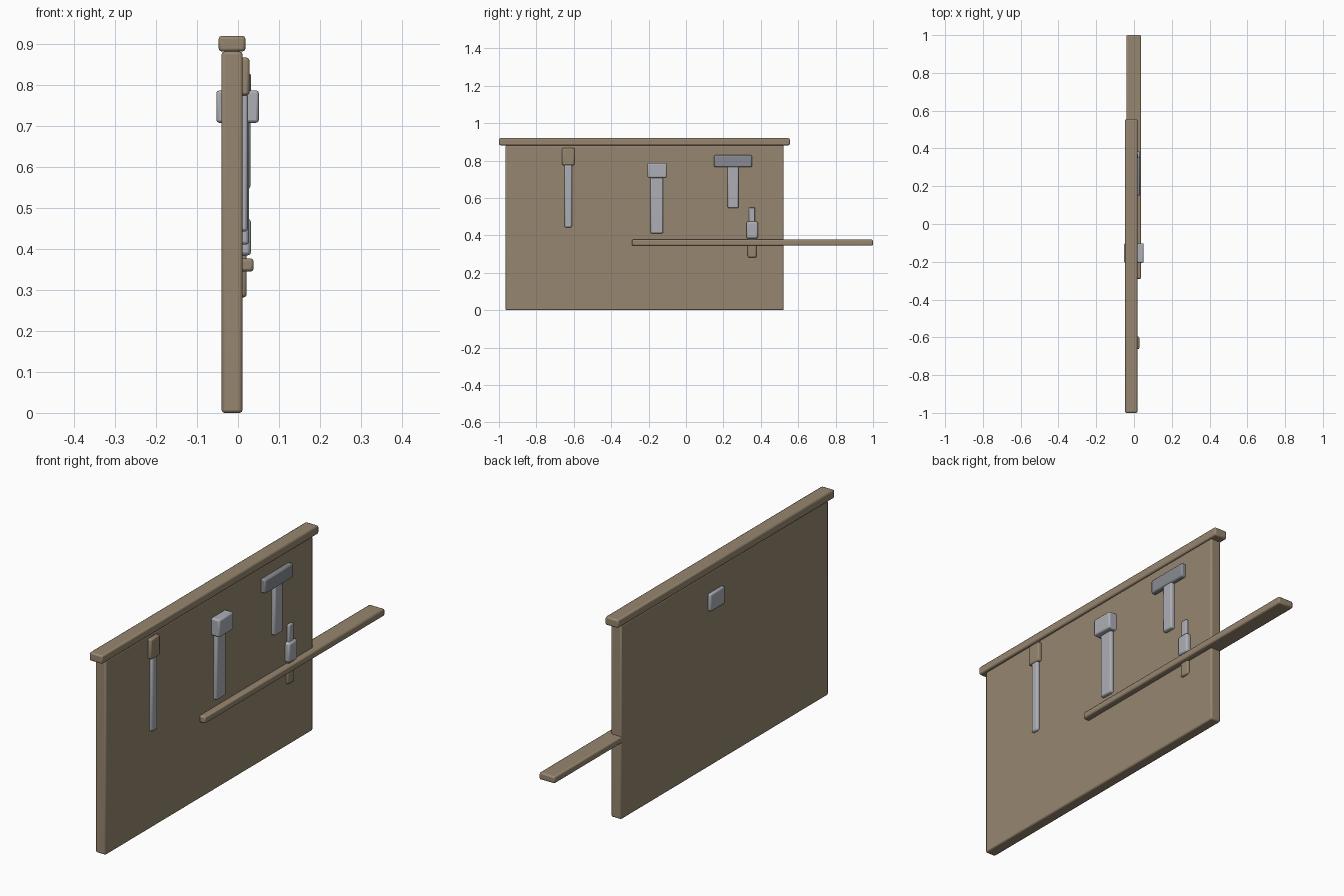
import bpy

cube = bpy.data.objects.get("Cube")
if cube:
    bpy.data.objects.remove(cube, do_unlink=True)


def material(name, color):
    mat = bpy.data.materials.new(name)
    mat.use_nodes = True
    mat.diffuse_color = (*color, 1)
    mat.node_tree.nodes["Principled BSDF"].inputs["Base Color"].default_value = (*color, 1)
    return mat


wood = material("weathered wood", (0.31, 0.24, 0.16))
steel = material("light steel", (0.42, 0.43, 0.47))
iron = material("dark iron", (0.25, 0.26, 0.29))


def block(name, x, y, z, mat, bevel=0.007):
    """Rounded box given by its (low, high) range on each axis."""
    ranges = (x, y, z)
    bpy.ops.mesh.primitive_cube_add(size=1, location=[sum(r) / 2 for r in ranges])
    obj = bpy.context.object
    obj.name = name
    obj.scale = [r[1] - r[0] for r in ranges]
    bpy.ops.object.transform_apply(location=False, rotation=False, scale=True)
    obj.data.materials.append(mat)
    mod = obj.modifiers.new("Rounded edges", "BEVEL")
    mod.width = bevel
    mod.segments = 2
    bpy.ops.object.shade_smooth_by_angle()
    return obj


# Wall panel, top cap and the long rail running past its end
block("wall_board", (-0.04, 0.011), (-0.965, 0.522), (0, 0.882), wood)
block("top_cap", (-0.047, 0.018), (-1, 0.555), (0.882, 0.92), wood)
block("tool_rail", (-0.04, 0.038), (-0.29, 1), (0.345, 0.377), wood)

# Saw
block("saw_grip", (-0.01, 0.028), (-0.663, -0.596), (0.775, 0.867), wood)
block("saw_blade", (-0.01, 0.024), (-0.649, -0.61), (0.443, 0.78), steel)

# Mallet, whose head passes through the board
block("mallet_head", (-0.053, 0.051), (-0.206, -0.102), (0.708, 0.787), steel)
block("mallet_shaft", (-0.02, 0.027), (-0.19, -0.122), (0.411, 0.72), steel)

# Hammer
block("hammer_head", (-0.02, 0.032), (0.15, 0.353), (0.765, 0.829), iron)
block("hammer_shaft", (-0.02, 0.03), (0.223, 0.281), (0.546, 0.77), steel)

# Chisel
block("chisel_blade", (-0.01, 0.022), (0.337, 0.369), (0.46, 0.55), steel, 0.004)
block("chisel_collar", (-0.02, 0.032), (0.323, 0.385), (0.384, 0.474), steel, 0.009)
block("chisel_grip", (-0.01, 0.021), (0.33, 0.377), (0.282, 0.39), wood)
